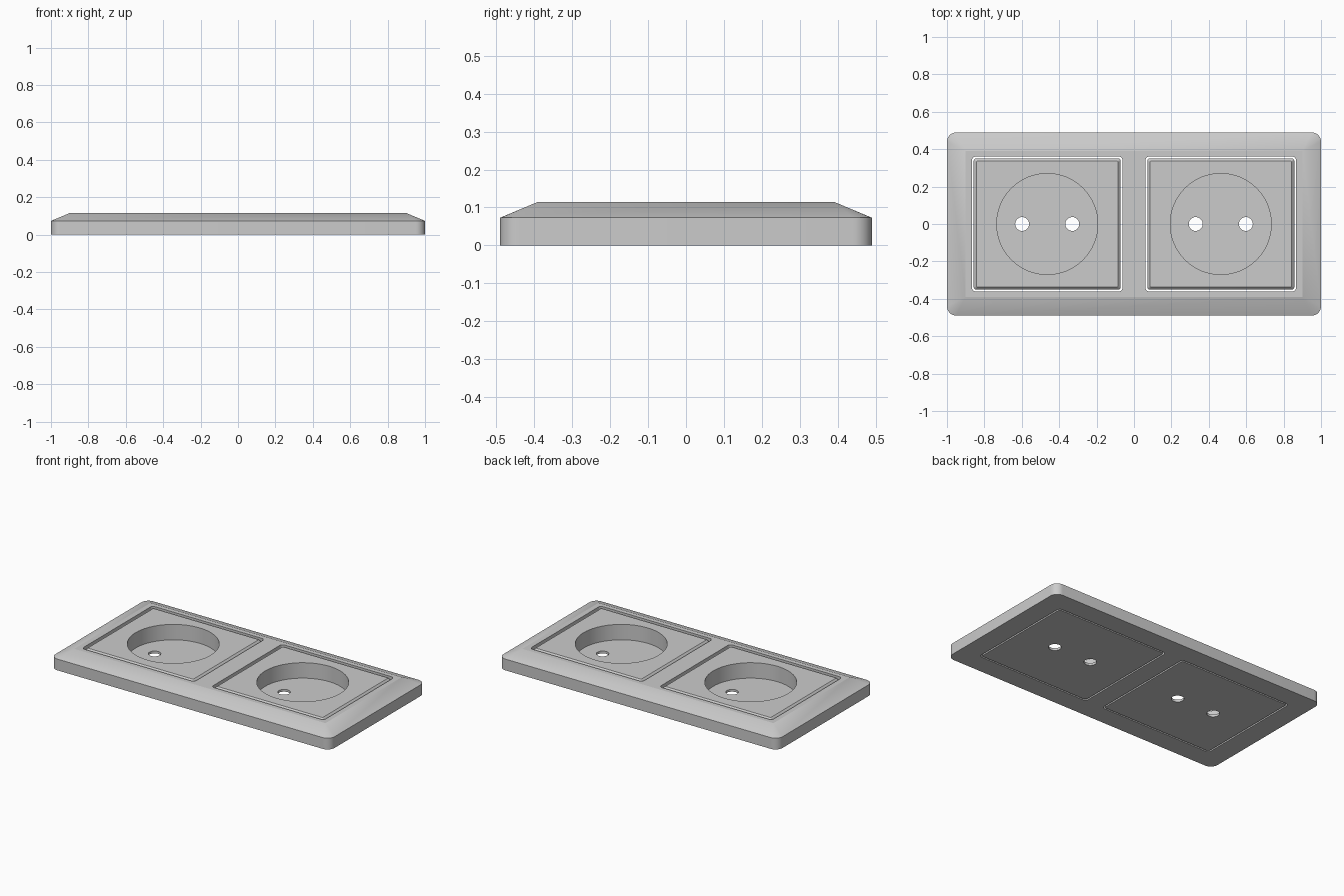
import bpy, bmesh, math

if "Cube" in bpy.data.objects:
    bpy.data.objects.remove(bpy.data.objects["Cube"])


def loft(name, rings, cx=0.0, steps=8):
    """Closed solid through rounded rectangles (half_x, half_y, radius, z)."""
    bm = bmesh.new()
    loops = []
    for hx, hy, r, z in rings:
        loop = []
        for q, (sx, sy) in enumerate([(1, 1), (-1, 1), (-1, -1), (1, -1)]):
            for i in range(steps + 1):
                a = (q + i / steps) * math.pi / 2
                loop.append(bm.verts.new((cx + sx * (hx - r) + r * math.cos(a),
                                          sy * (hy - r) + r * math.sin(a), z)))
        loops.append(loop)
    n = len(loops[0])
    for lo, hi in zip(loops, loops[1:]):
        for i in range(n):
            j = (i + 1) % n
            bm.faces.new((lo[i], lo[j], hi[j], hi[i]))
    bm.faces.new(loops[0][::-1])
    bm.faces.new(loops[-1])
    bmesh.ops.remove_doubles(bm, verts=bm.verts, dist=1e-5)
    bmesh.ops.recalc_face_normals(bm, faces=bm.faces)
    mesh = bpy.data.meshes.new(name)
    bm.to_mesh(mesh)
    bm.free()
    obj = bpy.data.objects.new(name, mesh)
    bpy.context.collection.objects.link(obj)
    return obj


def disc_cutter(cx, r, z0, z1):
    return loft("cutter", [(r, r, r, z0), (r, r, r, z1)], cx, 16)


def cut(obj, cutters):
    bpy.context.view_layer.objects.active = obj
    for c in cutters:
        m = obj.modifiers.new("cut", 'BOOLEAN')
        m.object = c
        m.operation = 'DIFFERENCE'
        m.solver = 'EXACT'
        bpy.ops.object.modifier_apply(modifier=m.name)
        bpy.data.objects.remove(c)


def smooth(obj):
    bpy.ops.object.select_all(action='DESELECT')
    obj.select_set(True)
    bpy.context.view_layer.objects.active = obj
    bpy.ops.object.shade_smooth_by_angle(angle=math.radians(20))


TOP = 0.115
CX = 0.464

# Surround frame with sloped border and two windows
frame = loft("cover_frame", [(1.0, 0.49, 0.05, 0), (1.0, 0.49, 0.05, 0.073),
                             (0.9, 0.39, 0.0, TOP)])
cut(frame, [loft("cutter", [(0.403, 0.361, 0.022, -0.1), (0.403, 0.361, 0.022, 0.3)], s * CX)
            for s in (-1, 1)])
smooth(frame)

# Socket inserts: chamfered plate, round well, two pin holes
for side, s in (("left", -1), ("right", 1)):
    cx = s * CX
    plate = loft(side + "_socket_insert",
                 [(0.393, 0.351, 0.014, 0), (0.393, 0.351, 0.014, TOP - 0.015),
                  (0.378, 0.336, 0.004, TOP)], cx)
    cut(plate, [disc_cutter(cx, 0.27, 0.015, 0.3)] +
               [disc_cutter(cx + d, 0.037, -0.1, 0.2) for d in (-0.134, 0.134)])
    smooth(plate)
